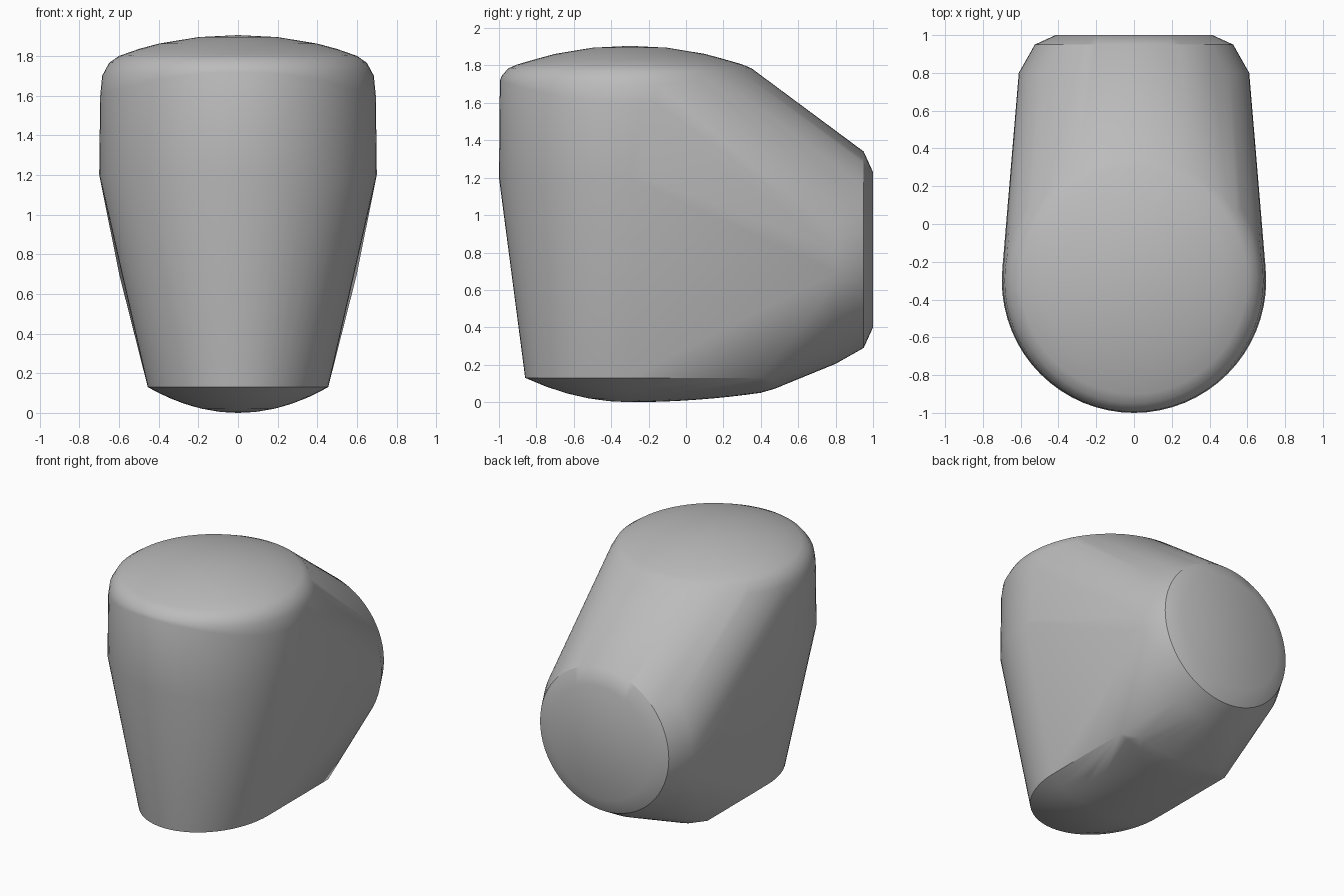
import bpy, bmesh
from math import sin, cos, pi, sqrt

cube = bpy.data.objects.get("Cube")
if cube:
    bpy.data.objects.remove(cube, do_unlink=True)

grey = bpy.data.materials.new("plain grey")
grey.use_nodes = True
COLOUR = (0.5, 0.5, 0.5, 1)
grey.diffuse_color = COLOUR
grey.node_tree.nodes["Principled BSDF"].inputs["Base Color"].default_value = COLOUR

SEGMENTS = 64
AXIS_Y = -0.3
points = []


def circle():
    return [(cos(2 * pi * i / SEGMENTS), sin(2 * pi * i / SEGMENTS))
            for i in range(SEGMENTS)]


# Upright drum with a domed top: radius, height at front and back, height at sides
for r, z_front, z_side in [(0.70, 1.2, 1.2), (0.695, 1.72, 1.6), (0.685, 1.745, 1.70),
                           (0.65, 1.785, 1.765), (0.60, 1.806, 1.80), (0.5, 1.835, 1.835),
                           (0.4, 1.862, 1.862), (0.2, 1.895, 1.895), (0.0, 1.905, 1.905)]:
    for c, s in circle():
        points.append((r * c, AXIS_Y + r * s, z_front + (z_side - z_front) * c * c))

# Round rear end: depth, radius
for y, r in [(0.8, 0.61), (0.95, 0.525), (1.0, 0.415)]:
    for c, s in circle():
        points.append((r * c, y, 0.815 + r * s))

# Shallow bowl underneath: front half
HALF_WIDTH, RIM = 0.455, 0.13
for k in range(6):
    t = k / 5
    for c, s in circle():
        if s <= 0:
            points.append((HALF_WIDTH * t * c, AXIS_Y + 0.56 * t * s, RIM * t * t))

# Bowl underneath: straight run towards the rear
for k in range(1, 9):
    y = AXIS_Y + 0.7 * k / 8
    low = 0.05 * (k / 8) ** 2
    for i in range(-8, 9):
        points.append((HALF_WIDTH * i / 8, y, low + (RIM - low) * (i / 8) ** 2))
for i in range(-6, 7):
    points.append((0.35 * i / 6, 0.47, 0.07 + 0.04 * (i / 6) ** 2))

# Skin all the sections with one tight convex shell
bm = bmesh.new()
for p in points:
    bm.verts.new(p)
bmesh.ops.remove_doubles(bm, verts=bm.verts[:], dist=0.001)
bmesh.ops.convex_hull(bm, input=bm.verts[:], use_existing_faces=False)
bmesh.ops.delete(bm, geom=[v for v in bm.verts if not v.link_faces], context="VERTS")
bmesh.ops.dissolve_limit(bm, angle_limit=0.005, verts=bm.verts[:], edges=bm.edges[:])
bmesh.ops.recalc_face_normals(bm, faces=bm.faces[:])

mesh = bpy.data.meshes.new("rounded_shell")
bm.to_mesh(mesh)
bm.free()
mesh.materials.append(grey)
shell = bpy.data.objects.new("rounded_shell", mesh)
bpy.context.collection.objects.link(shell)
bpy.ops.object.select_all(action="DESELECT")
shell.select_set(True)
bpy.context.view_layer.objects.active = shell
bpy.ops.object.shade_smooth_by_angle(angle=pi / 6)
